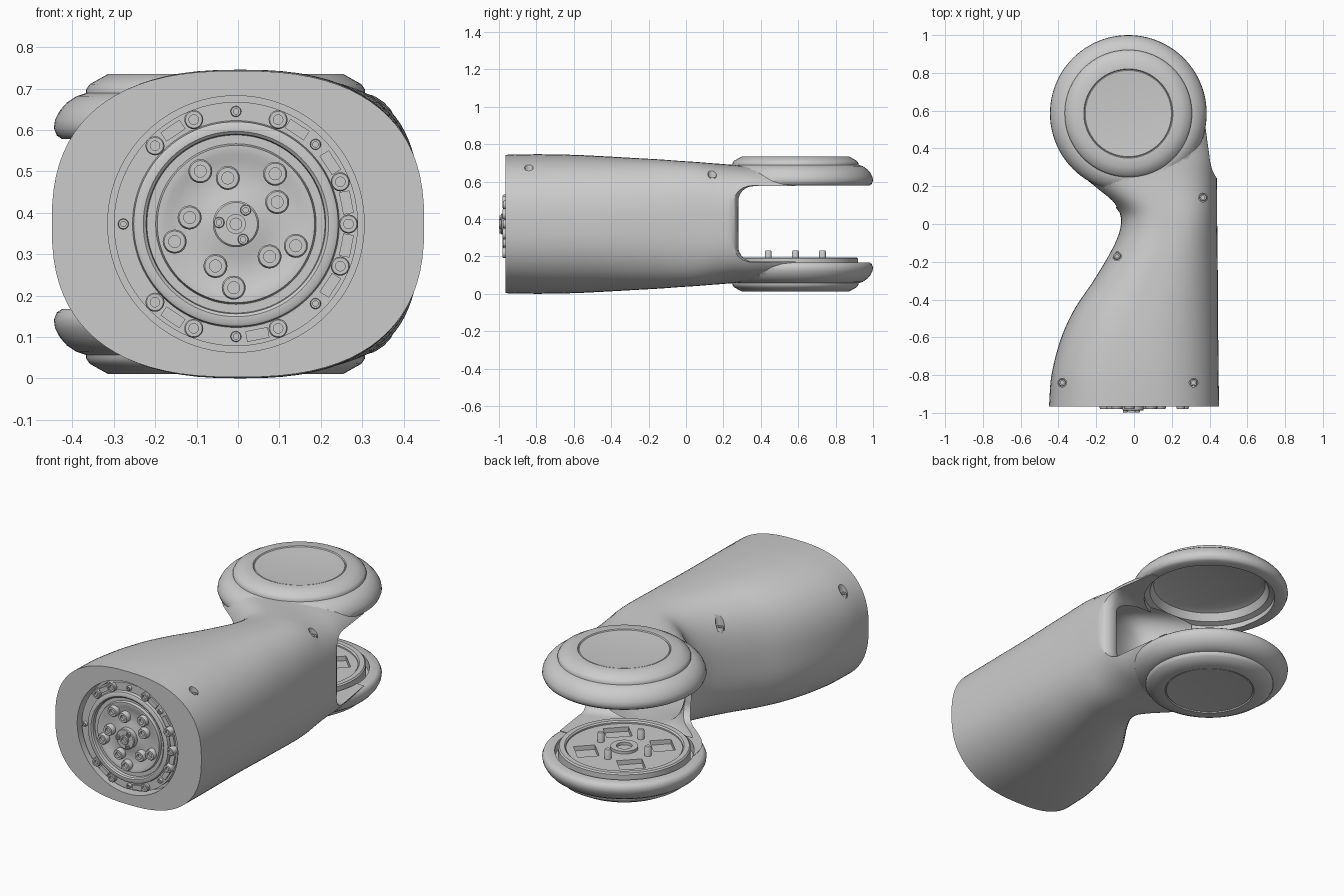
import bpy, bmesh, math
from mathutils import Matrix, Vector

if "Cube" in bpy.data.objects:
    bpy.data.objects.remove(bpy.data.objects["Cube"])

MID = 0.373                       # height of the symmetry plane
JX, JY = -0.03, 0.585             # joint axis of the fork
JOINT = Matrix.Translation((JX, JY, 0))
FLIP = Matrix.Translation((0, 0, 2 * MID)) @ Matrix.Scale(-1, 4, (0, 0, 1))
FRONT = Matrix.Translation((-0.005, 0, MID)) @ Matrix.Rotation(math.pi / 2, 4, 'X')


def lathe(bm, prof, mat, seg=96):
    """Closed solid of revolution; the profile runs axis to axis, or is a closed ring."""
    rows = [[bm.verts.new(mat @ Vector((r * math.cos(2 * math.pi * i / seg),
                                        r * math.sin(2 * math.pi * i / seg), z)))
             for i in range(seg if r > 0 else 1)] for r, z in prof]
    pairs = list(zip(rows, rows[1:])) + ([(rows[-1], rows[0])] if prof[0][0] > 0 else [])
    for a, b in pairs:
        for i in range(seg):
            j = (i + 1) % seg
            quad = [a[i % len(a)], a[j % len(a)], b[j % len(b)], b[i % len(b)]]
            bm.faces.new(list(dict.fromkeys(quad)))


def skin(bm, rows):
    """Bridge equal rings of points and cap both ends."""
    rows = [[bm.verts.new(p) for p in row] for row in rows]
    for a, b in zip(rows, rows[1:]):
        for i in range(len(a)):
            j = (i + 1) % len(a)
            bm.faces.new((a[i], a[j], b[j], b[i]))
    bm.faces.new(rows[0])
    bm.faces.new(rows[-1])


def smooth(ob, angle=35):
    bpy.ops.object.select_all(action='DESELECT')
    ob.select_set(True)
    bpy.context.view_layer.objects.active = ob
    bpy.ops.object.shade_smooth_by_angle(angle=math.radians(angle))


def finish(name, bm):
    bmesh.ops.recalc_face_normals(bm, faces=bm.faces)
    me = bpy.data.meshes.new(name)
    bm.to_mesh(me)
    bm.free()
    ob = bpy.data.objects.new(name, me)
    bpy.context.collection.objects.link(ob)
    smooth(ob)
    return ob


def boolean(ob, tool, op='DIFFERENCE'):
    tool.hide_render = True
    m = ob.modifiers.new(op, 'BOOLEAN')
    m.operation, m.object, m.solver = op, tool, 'EXACT'
    bpy.context.view_layer.objects.active = ob
    bpy.ops.object.modifier_apply(modifier=m.name)
    bpy.data.objects.remove(tool)


def turned(name, prof, mat, seg=96):
    bm = bmesh.new()
    lathe(bm, prof, mat, seg)
    return finish(name, bm)


def polar(r, deg, z=0):
    t = math.radians(deg)
    return Matrix.Translation((r * math.cos(t), r * math.sin(t), z))


def bolt(bm, r, h, mat):
    lathe(bm, [(0, -0.02), (r, -0.02), (r, h * 0.8), (r * 0.88, h), (r * 0.5, h),
               (r * 0.5, h - r * 0.5), (0, h - r * 0.5)], mat, 20)


# Arm shell stations: y, left x, right x, half height, squareness
KEYS = [(-0.965, -0.45, 0.45, 0.370, 2.5), (-0.80, -0.437, 0.448, 0.373, 2.5),
        (-0.61, -0.388, 0.446, 0.370, 2.5), (-0.455, -0.318, 0.445, 0.363, 2.5),
        (-0.296, -0.212, 0.444, 0.354, 2.5), (-0.137, -0.118, 0.442, 0.345, 2.5),
        (-0.03, -0.074, 0.441, 0.337, 2.6), (0.05, -0.072, 0.440, 0.332, 2.7),
        (0.10, -0.110, 0.440, 0.328, 2.8), (0.18, -0.215, 0.440, 0.322, 2.9),
        (0.26, -0.31, 0.438, 0.316, 3.1), (0.34, -0.365, 0.434, 0.313, 3.3),
        (0.45, -0.39, 0.420, 0.311, 3.3), (0.585, -0.405, 0.400, 0.310, 3.3)]


def station(y):
    """Smooth interpolation through the stations."""
    k = max(i for i in range(len(KEYS) - 1) if KEYS[i][0] <= y)
    p0, p1, p2, p3 = (KEYS[max(0, min(len(KEYS) - 1, k + d))] for d in (-1, 0, 1, 2))
    w = p2[0] - p1[0]
    t = (y - p1[0]) / w
    out = []
    for c in range(1, 5):
        m1 = (p2[c] - p0[c]) / (p2[0] - p0[0]) * w
        m2 = (p3[c] - p1[c]) / (p3[0] - p1[0]) * w
        out.append((2 * t**3 - 3 * t**2 + 1) * p1[c] + (t**3 - 2 * t**2 + t) * m1
                   + (3 * t**2 - 2 * t**3) * p2[c] + (t**3 - t**2) * m2)
    return out


def surface_z(x, y):
    xl, xr, h, n = station(y)
    u = abs(x - (xl + xr) / 2) / ((xr - xl) / 2)
    return MID + h * max(0.0, 1 - u**n) ** (1 / n)


def loft(name, y0, y1, inset, seg=80, steps=56):
    rows = []
    for s in range(steps + 1):
        y = y0 + (y1 - y0) * s / steps
        xl, xr, h, n = station(y)
        cx, a, h = (xl + xr) / 2, (xr - xl) / 2 - inset, h - inset
        cs = [(math.cos(2 * math.pi * i / seg), math.sin(2 * math.pi * i / seg)) for i in range(seg)]
        rows.append([(cx + a * math.copysign(abs(c) ** (2 / n), c), y,
                      MID + h * math.copysign(abs(d) ** (2 / n), d)) for c, d in cs])
    bm = bmesh.new()
    skin(bm, rows)
    return finish(name, bm)


shell = loft("arm_shell", -0.965, 0.5849, 0)

# Round fork cheeks, above and mirrored below
CHEEK = [(0, 0.578), (0.395, 0.578), (0.408, 0.587), (0.415, 0.605), (0.412, 0.625), (0.400, 0.648),
         (0.383, 0.667), (0.360, 0.682), (0.335, 0.690), (0, 0.690)]
for mat in (JOINT, FLIP @ JOINT):
    boolean(shell, turned("cheek", CHEEK, mat), 'UNION')

# Hollow inside, open toward the fork
boolean(shell, loft("cavity_cutter", -0.84, 0.27, 0.04, 64, 30))

# Fork slot with rounded corners, reaching further back at the waist, lip flared at the right
rows = []
for x, y0, grow in ((-0.7, 0.085, 0), (-0.12, 0.085, 0), (-0.02, 0.10, 0), (0.1, 0.15, 0),
                    (0.25, 0.23, 0), (0.37, 0.28, 0), (0.40, 0.275, 0.003), (0.425, 0.262, 0.01),
                    (0.44, 0.24, 0.02), (0.6, 0.24, 0.02)):
    row, z0, z1, r = [], 0.172 - grow, 0.575 + grow, 0.08
    for cz, start in ((z1 - r, 90), (z0 + r, 180)):
        for i in range(9):
            t = math.radians(start + 90 * i / 8)
            row.append((x, y0 + r + r * math.cos(t), cz + r * math.sin(t)))
    rows.append(row + [(x, 1.3, z0), (x, 1.3, z1)])
bm = bmesh.new()
skin(bm, rows)
boolean(shell, finish("slot_cutter", bm))

# Recesses inside the cheeks and in the front face
boolean(shell, turned("upper_cutter", [(0, 0.555), (0.345, 0.555), (0.345, 0.605), (0.315, 0.615),
                                       (0.295, 0.655), (0.26, 0.668), (0, 0.672)], JOINT))
boolean(shell, turned("lower_cutter", [(0, 0.12), (0.352, 0.12), (0.352, 0.20), (0, 0.20)], JOINT))
boolean(shell, turned("front_cutter", [(0, 0.88), (0.31, 0.88), (0.31, 1.1), (0, 1.1)], FRONT))

# Countersunk shell screws on the upper side
cut, screws = bmesh.new(), bmesh.new()
for x, y in ((-0.38, -0.84), (0.315, -0.84), (-0.09, -0.17), (0.365, 0.14)):
    m = Matrix.Translation((x, y, surface_z(x, y) - 0.035))
    lathe(cut, [(0, 0), (0.023, 0), (0.023, 0.15), (0, 0.15)], m, 24)
    bolt(screws, 0.019, 0.018, m)
boolean(shell, finish("screw_cutter", cut))
finish("shell_screws", screws)
smooth(shell, 40)

# Outer joint caps
for name, mat in (("upper_cap", JOINT), ("lower_cap", FLIP @ JOINT)):
    turned(name, [(0, 0.68), (0.337, 0.68), (0.337, 0.698), (0.328, 0.711), (0.285, 0.735),
                  (0.236, 0.735), (0.232, 0.729), (0.228, 0.732), (0.15, 0.727), (0, 0.724)], mat)

# Lower joint plate: raised rim, windowed web, hub, drive pins
web = turned("joint_plate", [(0, 0.14), (0.30, 0.14), (0.30, 0.18), (0, 0.18)], JOINT)
cut = bmesh.new()
for k in range(4):
    m = JOINT @ Matrix.Rotation(math.radians(45 + 90 * k), 4, 'Z') @ Matrix.Translation((0.195, 0, 0.18))
    bmesh.ops.create_cube(cut, size=1, matrix=m @ Matrix.Diagonal((0.11, 0.13, 0.05, 1)))
boolean(web, finish("window_cutter", cut))
smooth(web)
turned("joint_rim", [(0.295, 0.12), (0.335, 0.12), (0.335, 0.188), (0.328, 0.195), (0.302, 0.195),
                     (0.295, 0.188)], JOINT)
bm = bmesh.new()
lathe(bm, [(0.04, 0.14), (0.07, 0.14), (0.07, 0.195), (0.04, 0.195)], JOINT, 32)
for k in range(4):
    lathe(bm, [(0, 0.15), (0.018, 0.15), (0.018, 0.225), (0.014, 0.232), (0, 0.232)],
          JOINT @ polar(0.145, 90 * k), 20)
finish("hub_and_pins", bm)

# Front flange
turned("front_flange", [(0, 0.87), (0.295, 0.87), (0.295, 0.945), (0.25, 0.945), (0.247, 0.962),
                        (0.240, 0.966), (0.224, 0.966), (0.217, 0.960), (0.215, 0.943), (0.194, 0.943),
                        (0.190, 0.958), (0.170, 0.958), (0.155, 0.950), (0.08, 0.950), (0.06, 0.958),
                        (0, 0.958)], FRONT)

# Flange rim bolts and raised tiles between them
bm = bmesh.new()
for deg in (22, 0, -22, 68, 112, 136, 224, 248, 292):
    bolt(bm, 0.023, 0.034 if abs(deg) < 30 else 0.019, FRONT @ polar(0.272, deg, 0.945))
for deg in (45, 90, 180, 270, 315):
    bolt(bm, 0.013, 0.015, FRONT @ polar(0.272, deg, 0.945))
finish("flange_bolts", bm)
bm = bmesh.new()
for deg in (-33, -11, 11, 33, 57, 124, 236, 281):
    m = FRONT @ Matrix.Rotation(math.radians(deg), 4, 'Z') @ Matrix.Translation((0.272, 0, 0.95))
    bmesh.ops.create_cube(bm, size=1, matrix=m @ Matrix.Diagonal((0.026, 0.055, 0.014, 1)))
finish("flange_tiles", bm)

# Hub bosses in two rings of five, and the centre hub
bm = bmesh.new()
for k in range(5):
    for r, deg in ((0.154, 52), (0.113, 28)):
        bolt(bm, 0.029, 0.030, FRONT @ polar(r, deg + 72 * k, 0.95))
finish("hub_bolts", bm)
bm = bmesh.new()
lathe(bm, [(0, 0.94), (0.056, 0.94), (0.056, 0.984), (0.052, 0.988), (0.024, 0.988), (0.024, 0.999),
           (0.014, 0.999), (0.014, 0.985), (0, 0.985)], FRONT, 40)
for deg in (55, 175, 295):
    bolt(bm, 0.013, 0.009, FRONT @ polar(0.041, deg, 0.988))
finish("centre_hub", bm)
